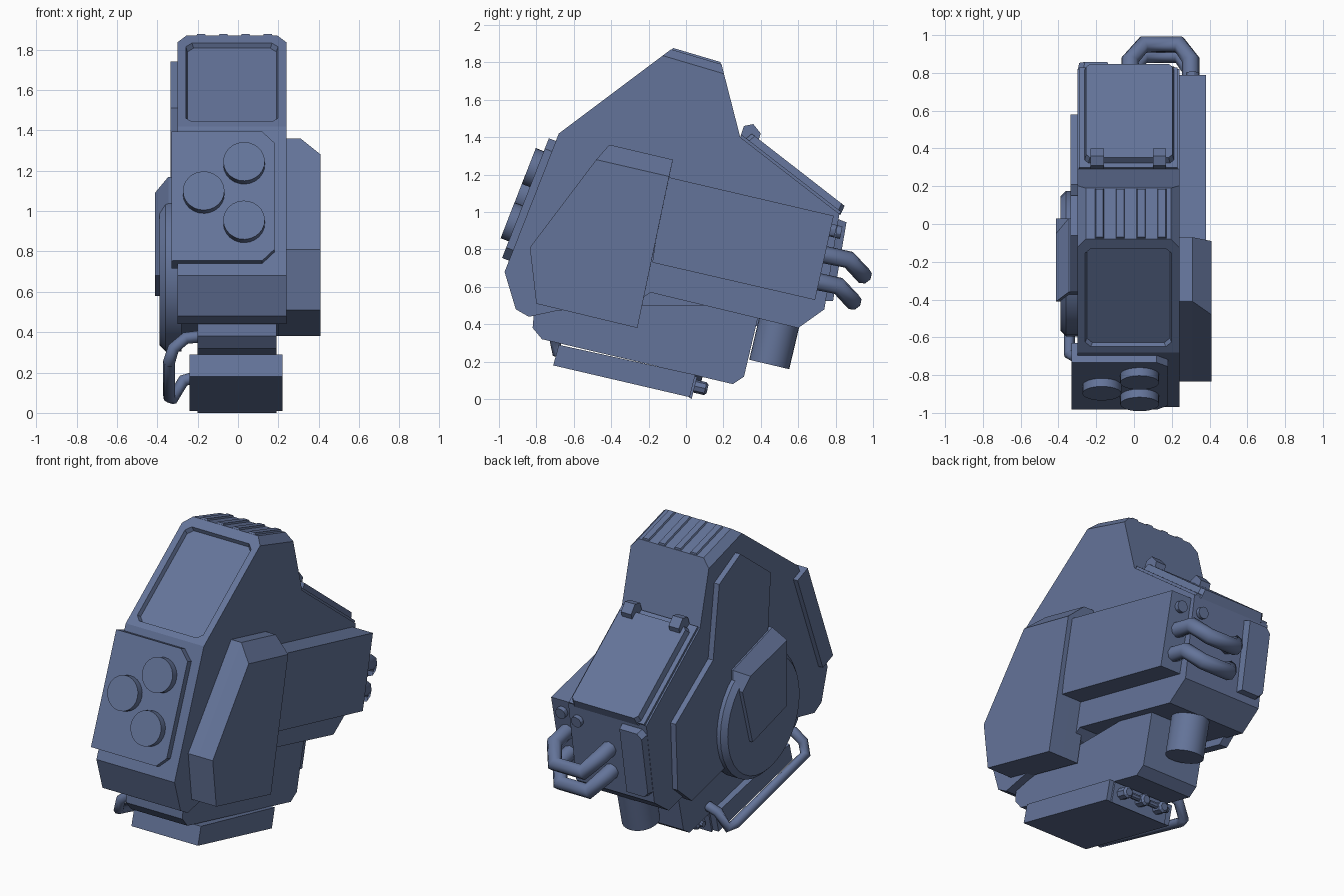
import bpy, bmesh, math
from mathutils import Vector

old = bpy.data.objects.get("Cube")
if old:
    bpy.data.objects.remove(old, do_unlink=True)

COLOR = (0.127, 0.174, 0.32, 1.0)
paint = bpy.data.materials.new("slate blue paint")
paint.use_nodes = True
paint.diffuse_color = COLOR
paint.node_tree.nodes["Principled BSDF"].inputs["Base Color"].default_value = COLOR


def finish(name, bm):
    bmesh.ops.recalc_face_normals(bm, faces=bm.faces)
    mesh = bpy.data.meshes.new(name)
    bm.to_mesh(mesh)
    bm.free()
    obj = bpy.data.objects.new(name, mesh)
    bpy.context.collection.objects.link(obj)
    mesh.materials.append(paint)
    return obj


def loft(name, rings, chamfer=None):
    """Skin a stack of equal-length rings and cap both ends."""
    bm = bmesh.new()
    loops = [[bm.verts.new(p) for p in ring] for ring in rings]
    n = len(loops[0])
    for a, b in zip(loops, loops[1:]):
        for i in range(n):
            j = (i + 1) % n
            bm.faces.new((a[i], a[j], b[j], b[i]))
    bm.faces.new(loops[0])
    bm.faces.new(loops[-1])
    if chamfer:
        rule, size = chamfer
        edges = [e for e in bm.edges if rule(*[v.co for v in e.verts])]
        bmesh.ops.bevel(bm, geom=edges, offset=size, segments=1, affect='EDGES', profile=0.5)
    return finish(name, bm)


def prism(name, profile, x0, x1, chamfer=None):
    """Extrude a (y, z) profile across x."""
    return loft(name, [[(x, y, z) for y, z in profile] for x in (x0, x1)], chamfer)


def slab(name, p0, p1, x0, x1, lo, hi, cuts=(0, 0, 0, 0), taper=0.0):
    """Plate on the slope p0 -> p1; cuts chamfer the corners, taper shrinks the outer face."""
    a, b = Vector((0, *p0)), Vector((0, *p1))
    t = (b - a).normalized()
    n = Vector((0, -t.z, t.y))
    length = (b - a).length

    def ring(h, s):
        corners = [(x0 + s, s, 1, 1), (x1 - s, s, -1, 1),
                   (x1 - s, length - s, -1, -1), (x0 + s, length - s, 1, -1)]
        pts = []
        for i, ((x, d, sx, sd), c) in enumerate(zip(corners, cuts)):
            if c:
                pair = [(x, d + sd * c), (x + sx * c, d)]
                pts += pair if i % 2 == 0 else pair[::-1]
            else:
                pts.append((x, d))
        return [a + Vector((x, 0, 0)) + t * d + n * h for x, d in pts]
    return loft(name, [ring(lo, 0), ring(hi, taper)])


def cylinder(name, start, end, radius, sides=24, chamfer=0.0):
    a, b = Vector(start), Vector(end)
    axis = (b - a).normalized()
    u = axis.orthogonal().normalized()
    w = axis.cross(u)

    def ring(c, r):
        angles = [math.tau * i / sides for i in range(sides)]
        return [c + (u * math.cos(q) + w * math.sin(q)) * r for q in angles]
    rings = [ring(a, radius), ring(b - axis * chamfer, radius)]
    if chamfer:
        rings.append(ring(b, radius - chamfer))
    obj = loft(name, rings)
    bpy.ops.object.select_all(action='DESELECT')
    bpy.context.view_layer.objects.active = obj
    obj.select_set(True)
    bpy.ops.object.shade_smooth_by_angle(angle=math.radians(30))
    return obj


def tube(name, points, radius):
    curve = bpy.data.curves.new(name, 'CURVE')
    curve.dimensions = '3D'
    curve.bevel_depth = radius
    curve.bevel_resolution = 2
    curve.use_fill_caps = True
    line = curve.splines.new('POLY')
    line.points.add(len(points) - 1)
    for p, co in zip(line.points, points):
        p.co = (*co, 1)
    curve.materials.append(paint)
    obj = bpy.data.objects.new(name, curve)
    bpy.context.collection.objects.link(obj)


# Main body with chamfered roof edges
SCREEN_LOW, ROOF_FRONT, ROOF_BACK = (-.68, 1.42), (-.08, 1.87), (.19, 1.79)
HATCH_TOP, HATCH_LOW = (.29, 1.40), (.82, .99)
CHIN, BACK_LOW = (-.97, .68), (.74, .48)
body = prism("main_body", [CHIN, SCREEN_LOW, ROOF_FRONT, ROOF_BACK, HATCH_TOP, HATCH_LOW,
                           BACK_LOW, (.60, .38), (-.19, .57), (-.25, .53), (-.7, .47),
                           (-.84, .44), (-.91, .48)], -.30, .24,
             (lambda a, b: a.z > 1.75 and b.z > 1.75 and abs(a.y - b.y) > .1, .045))

# Recessed window in the sloping upper front
cutter = slab("window_cutter", (-.655, 1.439), (-.125, 1.836), -.265, .205, .02, -.025,
              (.03,) * 4, .015)
cutter.hide_render = True
cut = body.modifiers.new("window", 'BOOLEAN')
cut.operation = 'DIFFERENCE'
cut.object = cutter
bpy.context.view_layer.objects.active = body
bpy.ops.object.modifier_apply(modifier=cut.name)
bpy.data.objects.remove(cutter, do_unlink=True)

# Roof ribs
for i in range(4):
    x = -.21 + i * .11
    slab(f"roof_rib_{i + 1}", ROOF_FRONT, ROOF_BACK, x, x + .055, -.01, .01, taper=.008)

# Front panel, its wrapped left flange, and three round lenses
PANEL_LOW, PANEL_TOP = (-.946, .74), (-.696, 1.38)
slab("front_panel", PANEL_LOW, PANEL_TOP, -.325, .18, -.02, .04, (0, .06, .06, 0))
slab("panel_flange", PANEL_LOW, PANEL_TOP, -.33, -.29, -.07, .038)
for i, (x, z) in enumerate([(.03, 1.215), (-.17, 1.07), (.03, .925)]):
    y = -.97 + (z - .68) * .392
    cylinder(f"front_lens_{i + 1}", (x, y, z), (x, y - .080, z + .031), .103)

# Lower block and foot box
prism("lower_block", [(-.81, .5), (-.82, .38), (-.77, .32), (.25, .08), (.31, .12),
                      (.40, .5)], -.20, .19)
prism("foot_box", [(-.68, .29), (-.71, .18), (.02, .01), (.05, .13)], -.24, .22)
prism("foot_end_plate", [(.01, .12), (0, .02), (.03, .0), (.06, .12)], -.2, .19)
for x in (-.13, 0, .13):
    cylinder("foot_bolt", (x, .02, .075), (x, .115, .053), .035, 8, .012)
cylinder("foot_cross_pin", (-.18, .08, .062), (.15, .08, .062), .018, 8)
cylinder("rear_post", (0, .51, .46), (0, .445, .185), .11)

# Left grab rail
tube("left_grab_rail", [(-.18, -.68, .38), (-.26, -.69, .37), (-.32, -.70, .32),
                        (-.342, -.69, .25), (-.342, 0, .08), (-.325, .05, .07),
                        (-.27, .07, .16), (-.2, .07, .18)], .03)

# Right front housing with a sloped top edge, and the rear box
base = [(-.41, 1.36), (-.07, 1.28), (-.26, .38), (-.8, .51), (-.835, .81)]
outer = [(-.48, 1.28), (-.09, 1.19)] + base[2:]
loft("right_front_housing", [[(x, y, z) for y, z in p]
                             for x, p in ((.2, base), (.31, base), (.41, outer))])
prism("right_rear_box", [(-.11, 1.19), (.79, .98), (.69, .53), (-.18, .73)], .2, .38)

# Left side plate, round cover and clamp
prism("left_side_plate", [(-.06, 1.74), (.15, 1.63), (.21, 1.18), (.58, .92), (.56, .50),
                          (.42, .38), (.1, .46), (-.32, 1.0), (-.36, 1.51)], -.335, -.28)
cylinder("left_disc", (-.28, -.21, .69), (-.39, -.21, .69), .385, 32, .03)
inner = [(-.36, 1.17), (.03, 1.05), (.03, .93), (-.07, .58), (-.41, .68)]
face = [(-.41, 1.09), (-.05, 1.0), (.03, .93), (-.07, .58), (-.41, .68)]
loft("left_clamp", [[(x, y, z) for y, z in p]
                    for x, p in ((-.3, inner), (-.345, inner), (-.412, face))])

# Rear hatch with hinges
slab("rear_hatch", (.315, 1.39), (.83, .99), -.265, .215, -.01, .045, (.02,) * 4, .012)
slab("hatch_rim", HATCH_TOP, HATCH_LOW, -.29, .23, -.02, .015)
for x in (-.23, .10):
    prism("hatch_hinge", [(.29, 1.40), (.31, 1.46), (.36, 1.47), (.40, 1.42), (.38, 1.36)],
          x, x + .07)

# Back face details: angled flap, bolts and two loop handles
slab("back_flap", (.83, .96), (.755, .52), -.30, -.13, -.02, .03, (.03, 0, 0, .03), .01)
cylinder("back_bolt", (.31, .74, .91), (.31, .80, .897), .035, 12)
cylinder("back_bolt", (.18, .78, .90), (.18, .83, .89), .035, 12)
for dy, dz in ((0, 0), (-.055, -.14)):
    path = [(-.02, .70, .78), (-.02, .87, .745), (.05, .95, .66),
            (.24, .95, .66), (.30, .87, .745), (.30, .70, .78)]
    tube("back_handle", [(x, y + dy, z + dz) for x, y, z in path], .047)
